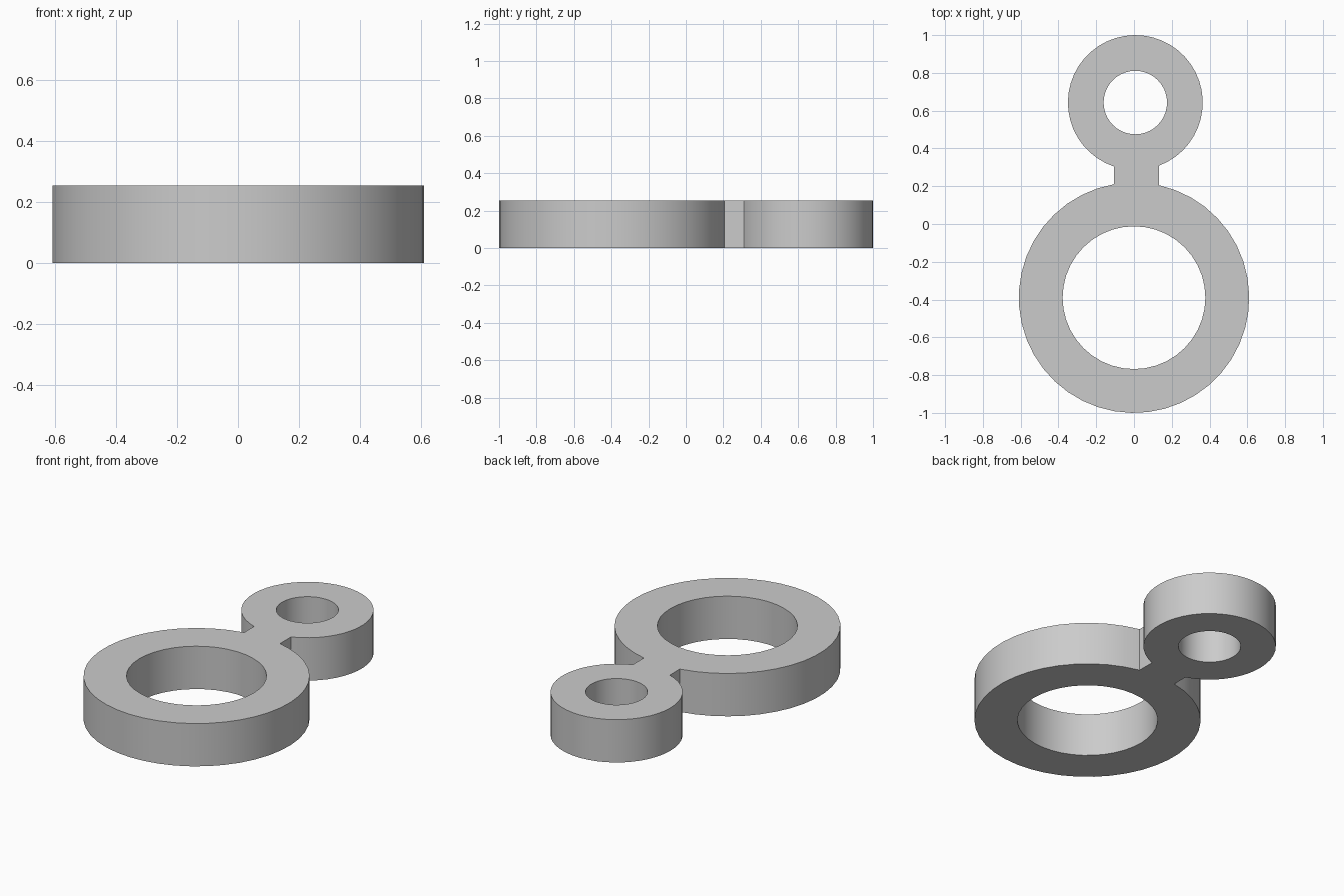
import bpy, bmesh
from math import cos, sin, pi, asin, tau

cube = bpy.data.objects.get("Cube")
if cube:
    bpy.data.objects.remove(cube, do_unlink=True)

HEIGHT = 0.255
SEGMENTS = 40
BIG, BIG_OUT, BIG_IN = (0, -0.39), 0.61, 0.378
SMALL, SMALL_OUT, SMALL_IN = (0.007, 0.643), 0.357, 0.168
NECK_LEFT, NECK_RIGHT = 0.133, -0.107


def arc(centre, radius, start, end, steps=SEGMENTS):
    angles = [start + (end - start) * i / steps for i in range(steps + 1)]
    return [(centre[0] + radius * cos(a), centre[1] + radius * sin(a)) for a in angles]


def lean(x, centre, radius):
    """Angle off the y axis at which a circle meets the neck side."""
    return asin((x - centre[0]) / radius)


# Outline: small ring, neck sides and large ring in one loop
outline = arc(SMALL, SMALL_OUT,
              -pi / 2 + lean(NECK_LEFT, SMALL, SMALL_OUT),
              3 * pi / 2 + lean(NECK_RIGHT, SMALL, SMALL_OUT))
outline += arc(BIG, BIG_OUT,
               pi / 2 - lean(NECK_RIGHT, BIG, BIG_OUT),
               5 * pi / 2 - lean(NECK_LEFT, BIG, BIG_OUT))
holes = [arc(BIG, BIG_IN, 0, tau)[:-1], arc(SMALL, SMALL_IN, 0, tau)[:-1]]

# Filled flat curve with two holes, extruded to a plate
curve = bpy.data.curves.new("double_ring_outline", "CURVE")
curve.dimensions = "2D"
curve.fill_mode = "BOTH"
curve.extrude = HEIGHT / 2
for points in [outline] + holes:
    spline = curve.splines.new("POLY")
    spline.points.add(len(points) - 1)
    for point, (x, y) in zip(spline.points, points):
        point.co = (x, y, HEIGHT / 2, 1)
    spline.use_cyclic_u = True
ring = bpy.data.objects.new("double_ring", curve)
bpy.context.collection.objects.link(ring)
bpy.ops.object.select_all(action="DESELECT")
ring.select_set(True)
bpy.context.view_layer.objects.active = ring
bpy.ops.object.convert(target="MESH")
ring = bpy.context.object

# Weld caps to walls and rest the plate on the floor
bm = bmesh.new()
bm.from_mesh(ring.data)
bmesh.ops.remove_doubles(bm, verts=bm.verts, dist=0.0005)
bmesh.ops.recalc_face_normals(bm, faces=bm.faces)
lowest = min(v.co.z for v in bm.verts)
bmesh.ops.translate(bm, verts=bm.verts, vec=(0, 0, -lowest))
bm.to_mesh(ring.data)
bm.free()
bpy.ops.object.shade_smooth_by_angle(angle=pi / 6)

# Plain grey
grey = bpy.data.materials.new("light_grey")
grey.use_nodes = True
colour = (0.6, 0.6, 0.6, 1)
grey.diffuse_color = colour
grey.node_tree.nodes["Principled BSDF"].inputs["Base Color"].default_value = colour
ring.data.materials.clear()
ring.data.materials.append(grey)
